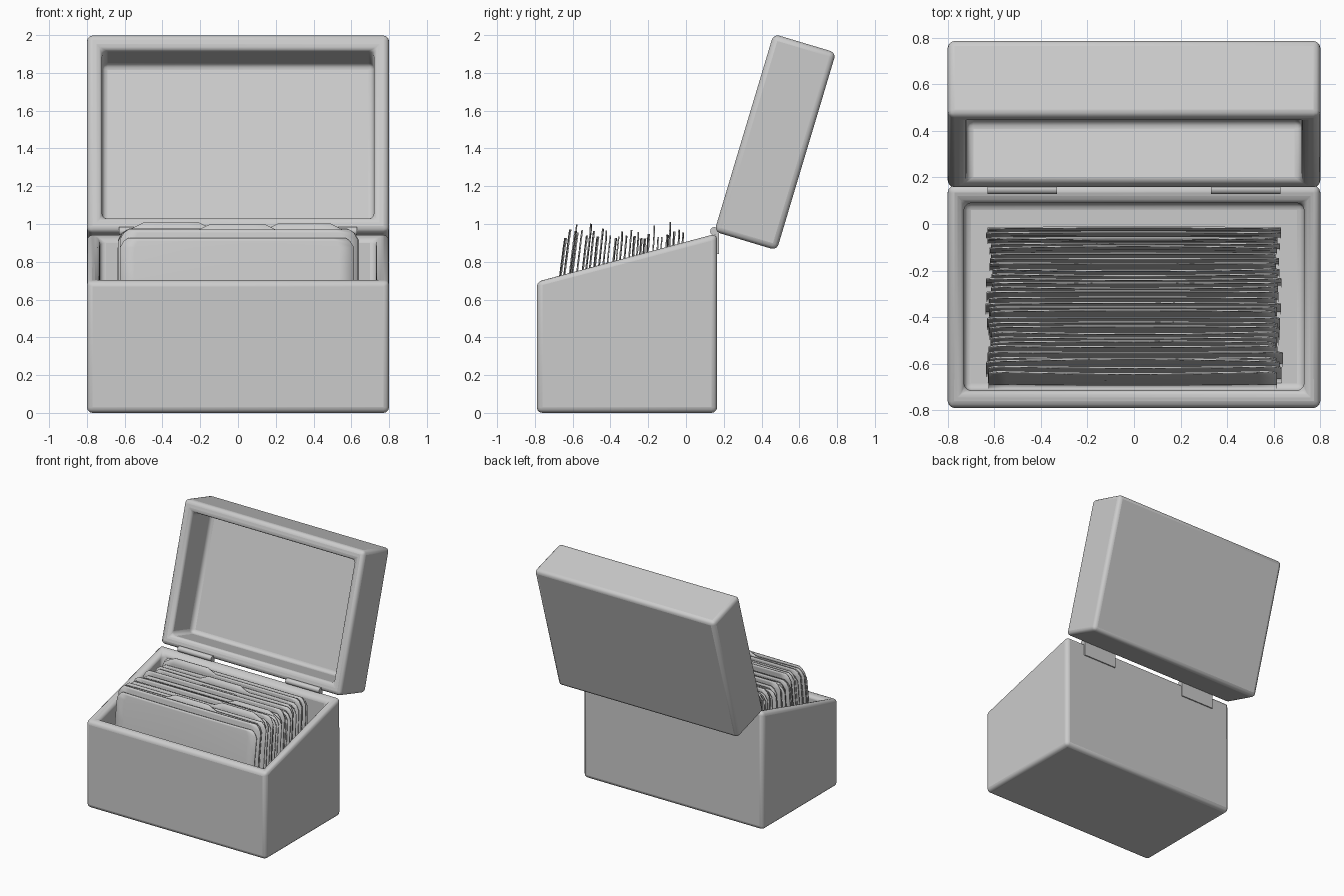
import bpy, bmesh, math, random
from mathutils import Vector

if "Cube" in bpy.data.objects:
    bpy.data.objects.remove(bpy.data.objects["Cube"])

random.seed(4)


def finish(name, bm, bevel=0.0):
    bmesh.ops.recalc_face_normals(bm, faces=bm.faces)
    me = bpy.data.meshes.new(name)
    bm.to_mesh(me)
    bm.free()
    ob = bpy.data.objects.new(name, me)
    bpy.context.collection.objects.link(ob)
    bpy.context.view_layer.objects.active = ob
    ob.select_set(True)
    if bevel:
        mod = ob.modifiers.new("rounded_edges", 'BEVEL')
        mod.width, mod.segments, mod.limit_method = bevel, 3, 'ANGLE'
        mod.angle_limit = math.radians(40)
    bpy.ops.object.shade_smooth_by_angle(angle=math.radians(40))
    ob.select_set(False)
    return ob


def shell(name, rings, bevel):
    """Open tray: four-point rings joined from outer base, over the rim, to inner floor."""
    bm = bmesh.new()
    loops = [[bm.verts.new(p) for p in r] for r in rings]
    for a, b in zip(loops, loops[1:]):
        for i in range(4):
            j = (i + 1) % 4
            bm.faces.new((a[i], a[j], b[j], b[i]))
    bm.faces.new(loops[0])
    bm.faces.new(loops[-1])
    return finish(name, bm, bevel)


def ring(hx, front, back):
    """Rectangle from a half width and two (y, z) points."""
    return [(-hx, *front), (hx, *front), (hx, *back), (-hx, *back)]


# Box base with sloping rim
shell("box_base", [
    ring(0.80, (-0.79, 0.0), (0.165, 0.0)),
    ring(0.80, (-0.79, 0.70), (0.165, 0.95)),
    ring(0.73, (-0.715, 0.705), (0.09, 0.93)),
    ring(0.73, (-0.715, 0.07), (0.09, 0.07))], 0.03)

# Lid, swung open and leaning back
ORIGIN = Vector((0.15, 0.96))
UP, DEEP = Vector((0.287, 0.958)), Vector((0.958, -0.287))


def lid_point(u, d):
    return tuple(ORIGIN + UP * u + DEEP * d)


shell("lid", [
    ring(hx, lid_point(u0, d), lid_point(u1, d))
    for hx, u0, u1, d in ((0.80, 0.0, 1.092, 0.345), (0.80, 0.0, 1.092, 0.0),
                          (0.72, 0.08, 1.005, 0.0), (0.72, 0.08, 1.005, 0.275))], 0.03)


def box(bm, lo, hi):
    c = [(a + b) / 2 for a, b in zip(lo, hi)]
    vs = bmesh.ops.create_cube(bm, size=1)['verts']
    for v in vs:
        v.co = Vector([c[k] + v.co[k] * (hi[k] - lo[k]) for k in range(3)])


# Hinges: barrel plus a leaf on the box back
for side, cx in (("left", -0.48), ("right", 0.48)):
    bm = bmesh.new()
    made = bmesh.ops.create_cone(bm, cap_ends=True, segments=12,
                                 radius1=0.022, radius2=0.022, depth=0.3)['verts']
    for v in made:
        v.co = Vector((cx + v.co.z, 0.15 + v.co.x, 0.962 + v.co.y))
    box(bm, (cx - 0.15, 0.155, 0.84), (cx + 0.15, 0.174, 0.96))
    finish("hinge_" + side, bm)


# Index cards: thin, curved sheets with rounded tops, some with raised tabs
def card(index, y_top, z_top, lean, tab):
    cols, rows = 16, (0.0, 0.02, 0.06, 0.25, 0.5, 1.0)
    z_low, hw = 0.075, random.uniform(0.61, 0.635)
    shift, sway = random.uniform(-0.008, 0.008), random.uniform(-0.01, 0.01)
    bm = bmesh.new()
    grid = []
    for s in rows:
        inset = 0.045 * max(0.0, 1 - s / 0.06) ** 2
        row = []
        for i in range(cols + 1):
            f = 2 * i / cols - 1
            z = z_top - s * (z_top - z_low)
            if tab is not None and s == 0 and tab <= i <= tab + 4:
                z += 0.035
            y = y_top - lean * (1 - (1 - s) ** 2) + sway * (1 - s) * (1 - f * f)
            row.append(bm.verts.new((shift + f * (hw - inset), y, z)))
        grid.append(row)
    for a, b in zip(grid, grid[1:]):
        for i in range(cols):
            bm.faces.new((a[i], b[i], b[i + 1], a[i + 1]))
    ob = finish(f"card_{index:02d}", bm)
    mod = ob.modifiers.new("paper_thickness", 'SOLIDIFY')
    mod.thickness, mod.offset = 0.007, 0


COUNT = 30
for n in range(COUNT):
    t = n / (COUNT - 1)
    y = -0.63 + 0.61 * t + random.uniform(-0.005, 0.005)
    tab = random.choice((1, 6, 11)) if n % 4 == 2 else None
    card(n + 1, y, random.uniform(0.92, 0.975), 0.07 - 0.05 * t, tab)
